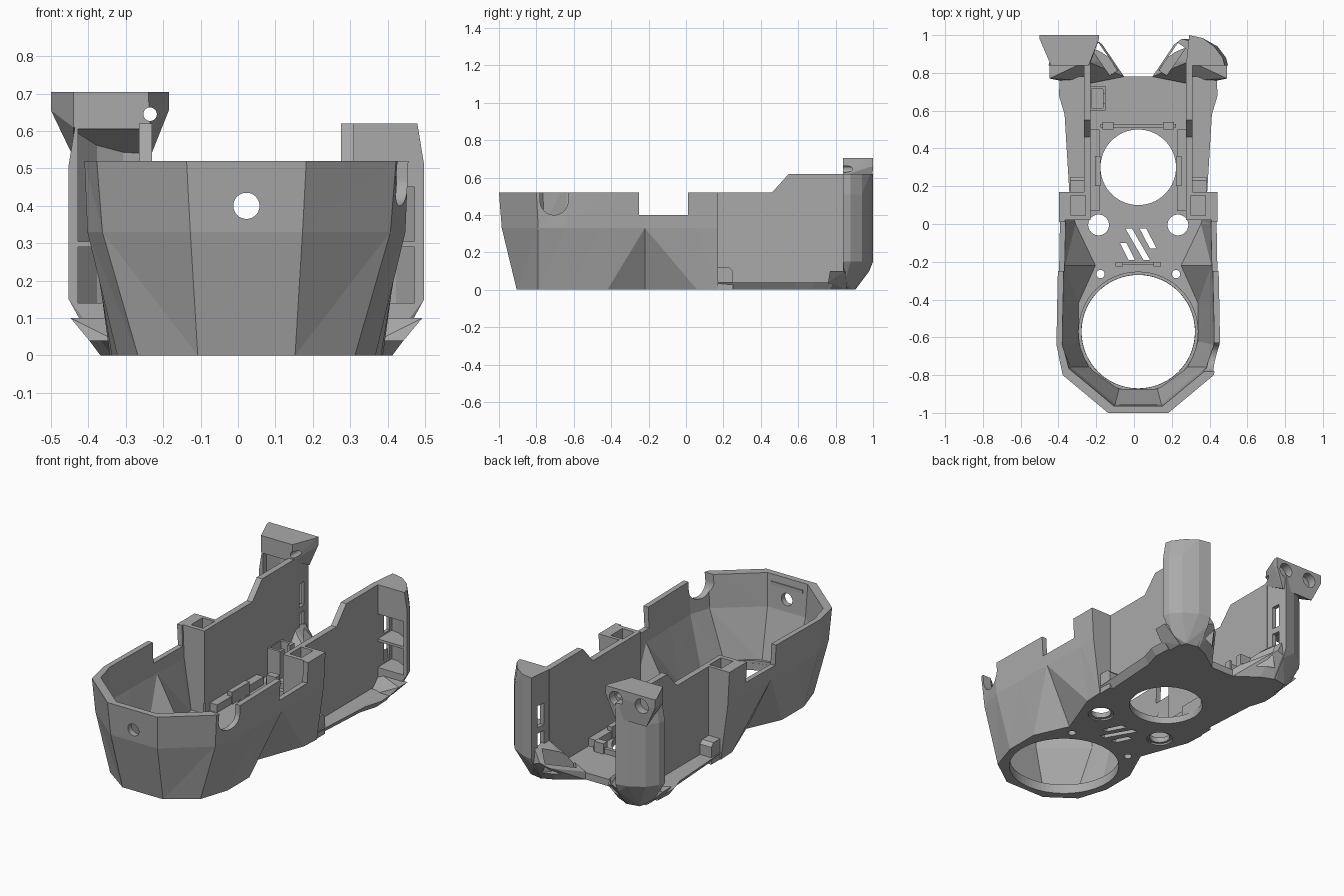
import bpy, bmesh, math
from mathutils import Matrix, Vector

if "Cube" in bpy.data.objects:
    bpy.data.objects.remove(bpy.data.objects["Cube"])

CX = 0.0225  # symmetry plane of the shell
grey = bpy.data.materials.new("grey plastic")
grey.use_nodes = True
grey.diffuse_color = (0.4, 0.4, 0.4, 1)
grey.node_tree.nodes["Principled BSDF"].inputs["Base Color"].default_value = (0.4, 0.4, 0.4, 1)


def finish(name, bm):
    bmesh.ops.recalc_face_normals(bm, faces=bm.faces)
    mesh = bpy.data.meshes.new(name)
    bm.to_mesh(mesh)
    bm.free()
    mesh.materials.append(grey)
    ob = bpy.data.objects.new(name, mesh)
    bpy.context.collection.objects.link(ob)
    return ob


def loft(name, rings, diag=None):
    """Closed solid through rings of equal length; diag picks the quad split."""
    bm = bmesh.new()
    loops = [[bm.verts.new(p) for p in ring] for ring in rings]
    n = len(rings[0])
    bm.faces.new(loops[0])
    bm.faces.new(loops[-1])
    for b, t in zip(loops, loops[1:]):
        for j in range(n):
            k = (j + 1) % n
            if diag is None:
                bm.faces.new((b[j], b[k], t[k], t[j]))
            elif diag(j):
                bm.faces.new((b[j], b[k], t[k]))
                bm.faces.new((b[j], t[k], t[j]))
            else:
                bm.faces.new((b[j], b[k], t[j]))
                bm.faces.new((b[k], t[k], t[j]))
    return finish(name, bm)


def prism(name, pts, z0, z1):
    return loft(name, [[(x, y, z) for x, y in pts] for z in (z0, z1)])


def hull(name, pts):
    bm = bmesh.new()
    for p in pts:
        bm.verts.new(p)
    bmesh.ops.convex_hull(bm, input=bm.verts)
    bmesh.ops.dissolve_limit(bm, angle_limit=0.01, verts=bm.verts, edges=bm.edges)
    return finish(name, bm)


def box(name, x, y, z):
    return hull(name, [(a, b, c) for a in x for b in y for c in z])


def rod(name, centre, r, length, axis="Z", sides=48):
    bm = bmesh.new()
    turn = {"X": Matrix.Rotation(math.pi / 2, 4, "Y"),
            "Y": Matrix.Rotation(math.pi / 2, 4, "X"), "Z": Matrix()}[axis]
    bmesh.ops.create_cone(bm, cap_ends=True, segments=sides, radius1=r, radius2=r,
                          depth=length, matrix=Matrix.Translation(centre) @ turn)
    return finish(name, bm)


def cut(ob, *cutters):
    for c in cutters:
        m = ob.modifiers.new("cut", "BOOLEAN")
        m.object, m.operation, m.solver = c, "DIFFERENCE", "EXACT"
        bpy.context.view_layer.update()
        done = bpy.data.meshes.new_from_object(ob.evaluated_get(bpy.context.evaluated_depsgraph_get()))
        ob.modifiers.clear()
        ob.data = done
        bpy.data.objects.remove(c)


def side(s, *xs):
    """Distances from the symmetry plane to x on side s."""
    return [CX + s * x for x in xs]


def both(half):
    return [(CX + x, y) for x, y in half] + [(CX - x, y) for x, y in reversed(half)]


# Faceted front shell
low = [(.13, -.905), (.29, -.79), (.345, -.62), (.345, -.42), (.255, -.22), (.36, .06), (.365, .17)]
mid = [(.15, -.985), (.385, -.79), (.425, -.64), (.42, -.45), (.415, -.22), (.41, .06), (.41, .17)]
top = [(.16, -1), (.4, -.8), (.433, -.64), (.43, -.45), (.425, -.22), (.42, .06), (.42, .17)]
N = len(low)


def split(j):
    return j < 4 or (j > N - 1 and 2 * N - 2 - j >= 4)


def ring(half, z):
    return [(x, y, z) for x, y in both(half)]


def inset(half):
    ins = [(x - .028, y + (.032 if y < -.7 else 0)) for x, y in half]
    return ins[:5] + [(ins[5][0], .0), (ins[6][0], .02)]


shell = loft("front_shell", [ring(low, 0), ring(mid, .33), ring(top, .52)], split)
cut(shell,
    loft("c", [ring(inset(low), .04), ring(inset(mid), .33), ring(inset(top), .6)], split),
    box("c", side(1, -.2525, .2525), (-.05, .3), (.04, .7)),
    rod("c", (CX, -.57, 0), .3, .3, sides=72),
    rod("c", (CX, -.95, .4), .035, .3, "Y"),
    box("c", (-.7, .7), (-.25, .01), (.4, .7)),
    rod("c", (.43, -.705, .475), .075, .2, "X"),
    box("c", (.33, .53), (-.78, -.63), (.475, .7)))
for s in (1, -1):
    hole = rod("c", (CX + s * .21, -.005, 0), .055, .2)
    pin = rod("c", (CX + s * .2, -.265, 0), .022, .2, sides=24)
    well = box("c", side(s, .278, .355), (.045, .15), (.1, .7))
    recess = rod("c", (CX + s * .21, -.005, 0), .07, .02)
    cut(shell, hole, pin, well, recess)
    rod("floor_boss", (CX + s * .17, -.105, .025), .05, .036)

# Slanted vents in the floor
for x0, y0, x1, y1 in ((-.045, -.025, .065, -.19), (.03, -.025, .1, -.13), (-.075, -.1, -.015, -.19)):
    cut(shell, prism("c", [(x0, y0), (x0 + .035, y0), (x1 + .02, y1), (x1 - .015, y1)], -.1, .2))

# Rear floor with chamfered ledges
plan = [(.365, .17), (.39, .58), (.42, .68), (.415, .78), (.1, .78)]
floor = loft("rear_floor", [ring([(x - (.03 if x > .2 else 0), y) for x, y in plan], 0),
                            ring(plan, .04)])
for part in (shell, floor):
    cut(part, rod("c", (CX, .3, 0), .2, .3, sides=64))

# Rim of the large opening
rim = rod("opening_rim", (CX, -.57, .045), .318, .02, sides=72)
cut(rim, rod("c", (CX, -.57, 0), .301, .3, sides=72))

for s, word in ((1, "left"), (-1, "right")):
    # Tall side wall with a stepped top
    wall = [(.16, .01), (.16, .52), (.46, .52), (.55, .62), (.86, .62), (.86, .01)]
    loft(word + "_side_wall", [[(x, y, z) for y, z in wall] for x in side(s, .2525, .2875)])

    # Curved rear wing, hollow towards the front
    arc = [(.253, .84), (.475, .84), (.465, .88), (.42, .94), (.34, .985), (.27, 1.0)]
    pts = [(CX + s * x, y, z) for z in (.15, .51) for x, y in arc]
    pts += [(CX + s * (x if x < .4 else x - .018), y, .62) for x, y in arc]
    pts += [(CX + s * x, y, z) for x, y, z in
            ((.26, .84, 0), (.36, .84, 0), (.35, .89, 0), (.27, .905, 0), (.42, .85, .05), (.27, .98, .1))]
    wing = hull(word + "_wing", pts)
    pocket = [(.285, .8), (.45, .8), (.45, .87), (.4, .93), (.33, .965), (.285, .97)]
    pocket = [(CX + s * x, y) for x, y in pocket]
    gaps = ((.14, .29), (.305, .45 if s > 0 else .605))
    for z0, z1 in gaps:
        cut(wing, prism("c", pocket, z0, z1),
            box("c", side(s, .2, .3), (.9, .95), (z0 + .01, min(z1, .46) - .01)))

    # Flared lip below the wing
    hull(word + "_lip", [(CX + s * x, y, z) for x, y, z in
         ((.27, .76, 0), (.37, .76, 0), (.37, .86, 0), (.42, .76, .04), (.47, .77, .1),
          (.47, .85, .1), (.4, .77, .05), (.27, .86, 0), (.28, .86, .1))])

    # Faceted air duct in the rear corner
    duct = hull(word + "_duct", [(CX + s * x, y, z) for x, y, z in
                ((.075, .78, 0), (.075, .78, .045), (.28, .74, 0), (.28, .74, .06), (.28, .905, 0),
                 (.2, .87, 0), (.19, .95, .1), (.23, .98, .13), (.28, .98, .11),
                 (.21, .86, .17), (.27, .86, .22), (.27, .97, .2))])
    a, b = Vector((CX + s * .13, .80)), Vector((CX + s * .23, .945))
    w = Vector((s * .02, -.014))
    cut(duct, prism("c", [a - w, a + w, b + w, b - w], .05, .4))

    # Rounded tab and guide rails
    loft(word + "_tab", [[(x, y, z) for y, z in ((.16, 0), (.25, 0), (.25, .1), (.23, .12), (.16, .12))]
                         for x in side(s, .28, .36)])
    box(word + "_rail", side(s, .205, .255), (.07, .5), (.03, .085))
    box(word + "_rail_clip", side(s, .2, .23), (.2, .36), (.03, .11))
    box(word + "_rear_hook", side(s, .13, .19), (.5, .54), (.03, .1))
    box(word + "_front_clip", side(s, .08, .12), (-.225, -.2), (.03, .09))

# Cross bars and the small cable box
box("rear_bar", side(1, -.2, .2), (.51, .53), (.03, .07))
box("front_bar", side(1, -.1, .1), (-.215, -.2), (.03, .06))
box("front_catch", side(1, -.06, .06), (-.91, -.89), (.03, .06))
box("front_ridge", side(1, -.1, .1), (-.972, -.955), (.46, .48))
cable_box = box("cable_box", (-.24, -.15), (.6, .73), (.03, .2))
cut(cable_box, box("c", (-.225, -.165), (.615, .715), (.05, .3)),
    box("c", (-.2, -.1), (.64, .69), (.06, .3)))

# Mounting ear on the right wing
ear = hull("mounting_ear",
           [(x, y, z) for z in (.655, .705) for x, y in
            ((-.5, 1), (-.5, .98), (-.44, .84), (-.24, .84), (-.185, .98), (-.185, 1))]
           + [(-.44, .99, .53), (-.235, .99, .53), (-.44, .84, .61), (-.235, .84, .61)])
for x in (-.415, -.25):
    cut(ear, rod("c", (x, 1, .645), .042, .1, "Y"))
cut(ear, rod("c", (-.235, .9, .645), .018, .4, "Y", 24))
